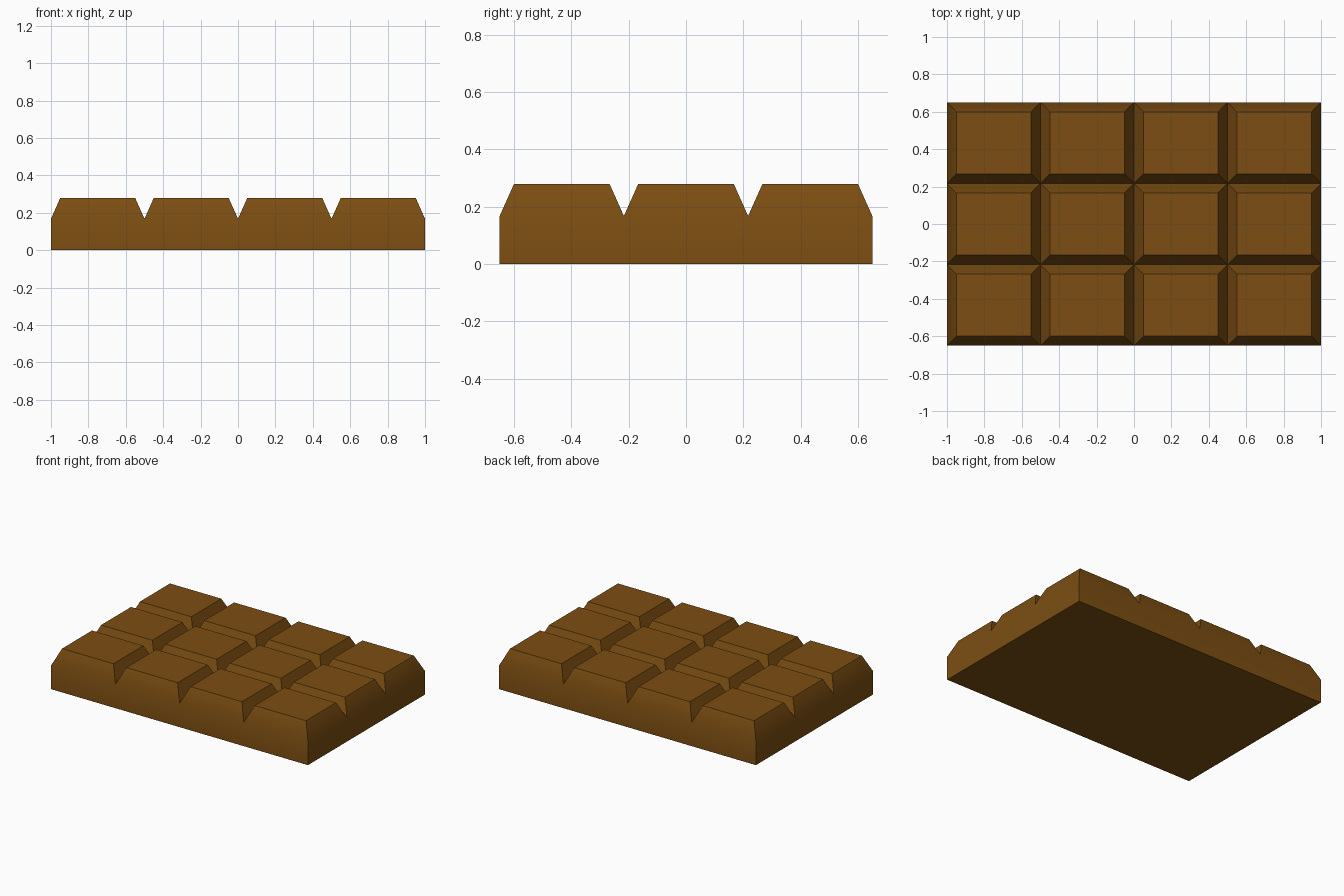
import bpy, bmesh
from math import radians
from mathutils import Matrix

if "Cube" in bpy.data.objects:
    bpy.data.objects.remove(bpy.data.objects["Cube"])

COLS, ROWS = 4, 3
LENGTH, WIDTH = 2.0, 1.3
GROOVE_Z, TOP_Z, INSET = 0.168, 0.28, 0.05

bm = bmesh.new()

# Groove-level grid, one face per square
bmesh.ops.create_grid(bm, x_segments=COLS, y_segments=ROWS, size=0.5,
                      matrix=Matrix.Translation((0, 0, GROOVE_Z)) @ Matrix.Diagonal((LENGTH, WIDTH, 1, 1)))
squares = bm.faces[:]

# Slab walls and flat underside
rim = [e for e in bm.edges if e.is_boundary]
walls = bmesh.ops.extrude_edge_only(bm, edges=rim)["geom"]
for v in walls:
    if isinstance(v, bmesh.types.BMVert):
        v.co.z = 0
base_rim = [e for e in bm.edges if e.is_boundary]
bmesh.ops.contextual_create(bm, geom=base_rim)

# Raised bevelled squares
bmesh.ops.inset_individual(bm, faces=squares, thickness=INSET, use_even_offset=True)
for f in squares:
    for v in f.verts:
        v.co.z = TOP_Z

bmesh.ops.recalc_face_normals(bm, faces=bm.faces[:])
mesh = bpy.data.meshes.new("chocolate_bar")
bm.to_mesh(mesh)
bm.free()
bar = bpy.data.objects.new("chocolate_bar", mesh)
bpy.context.collection.objects.link(bar)

# Brown chocolate
mat = bpy.data.materials.new("chocolate")
mat.diffuse_color = (0.20, 0.075, 0.006, 1)
mat.use_nodes = True
mat.node_tree.nodes["Principled BSDF"].inputs["Base Color"].default_value = mat.diffuse_color
mesh.materials.append(mat)

# Soft shoulders, crisp grooves
bpy.context.view_layer.objects.active = bar
bar.select_set(True)
bpy.ops.object.shade_smooth_by_angle(angle=radians(30))
